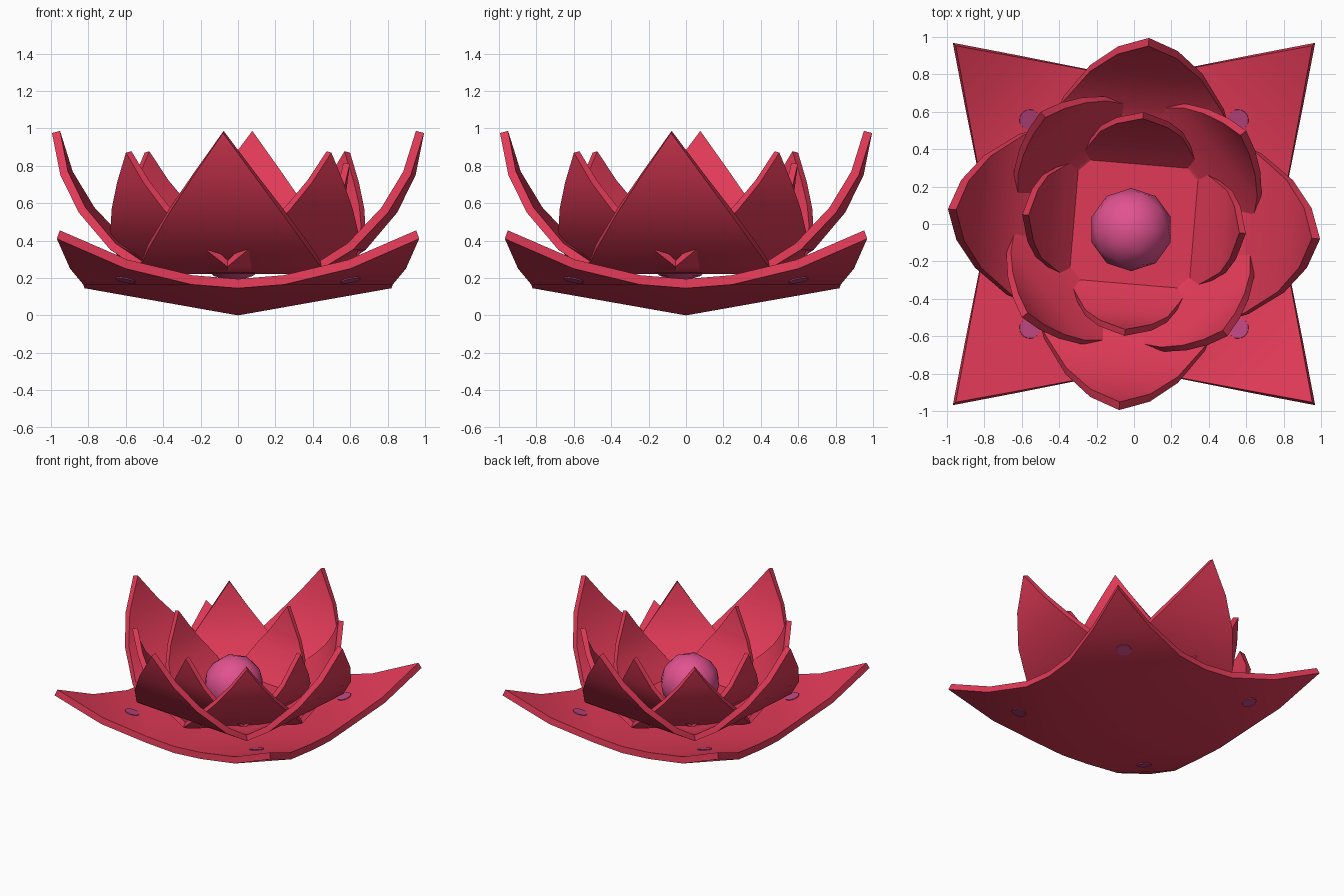
import bpy, bmesh, math
from mathutils import Matrix, Vector

if "Cube" in bpy.data.objects:
    bpy.data.objects.remove(bpy.data.objects["Cube"])


def material(name, rgb):
    m = bpy.data.materials.new(name)
    m.diffuse_color = (*rgb, 1)
    m.use_nodes = True
    m.node_tree.nodes["Principled BSDF"].inputs["Base Color"].default_value = m.diffuse_color
    return m


RED = material("petal red", (0.75, 0.042, 0.095))
PINK = material("centre pink", (0.75, 0.085, 0.28))
PURPLE = material("spot purple", (0.5, 0.06, 0.21))


def finish(ob, mat, angle=40):
    ob.data.materials.append(mat)
    bpy.ops.object.select_all(action='DESELECT')
    ob.select_set(True)
    bpy.context.view_layer.objects.active = ob
    bpy.ops.object.shade_smooth_by_angle(angle=math.radians(angle))


def add_object(name, bm):
    me = bpy.data.meshes.new(name)
    bm.to_mesh(me)
    bm.free()
    ob = bpy.data.objects.new(name, me)
    bpy.context.collection.objects.link(ob)
    return ob


def petal_layer(name, rows, turn, thick):
    """Four-petalled cup. rows = (distance from axis, height, half width)."""
    bm = bmesh.new()
    for k in range(4):
        rot = Matrix.Rotation(math.radians(turn + 90 * k), 3, 'Z')
        strips = []
        for a, z, w in rows:
            ys = (-w, w) if w > 0 else (0,)
            strips.append([bm.verts.new(rot @ Vector((a, y, z))) for y in ys])
        for lo, hi in zip(strips, strips[1:]):
            bm.faces.new([lo[0]] + hi + lo[1:])
    bmesh.ops.remove_doubles(bm, verts=bm.verts, dist=1e-4)
    ob = add_object(name, bm)
    s = ob.modifiers.new("thickness", 'SOLIDIFY')
    s.thickness, s.offset = thick, 1
    bpy.context.view_layer.objects.active = ob
    bpy.ops.object.modifier_apply(modifier=s.name)
    finish(ob, RED)


# Wide leaf-like base with its tips on the diagonals
petal_layer("base_leaves", [
    (0, 0, 0), (0.58, 0.145, 0.58), (0.76, 0.165, 0.41),
    (1.06, 0.25, 0.21), (1.37, 0.41, 0)], 45, 0.05)

# Outer, middle and inner petal cups
petal_layer("outer_petals", [
    (0, 0.22, 0), (0.40, 0.22, 0.40), (0.49, 0.25, 0.49), (0.65, 0.35, 0.43),
    (0.83, 0.55, 0.30), (0.94, 0.75, 0.16), (0.998, 0.975, 0)], -4.6, 0.045)
petal_layer("middle_petals", [
    (0, 0.23, 0), (0.40, 0.23, 0.40), (0.44, 0.26, 0.44), (0.53, 0.34, 0.39),
    (0.63, 0.45, 0.31), (0.70, 0.57, 0.215), (0.75, 0.71, 0.11),
    (0.78, 0.87, 0)], 39.8, 0.04)
petal_layer("inner_petals", [
    (0, 0.24, 0), (0.33, 0.25, 0.33), (0.42, 0.34, 0.28), (0.51, 0.47, 0.22),
    (0.56, 0.59, 0.14), (0.60, 0.81, 0)], -4.8, 0.035)

# Round flower centre
bpy.ops.mesh.primitive_ico_sphere_add(subdivisions=2, radius=0.222,
                                      location=(-0.015, -0.03, 0.40))
centre = bpy.context.object
centre.name = "flower_centre"
finish(centre, PINK, 60)

# Faint spots on the base leaves, above and below
bm = bmesh.new()
for k in range(4):
    turn = Matrix.Rotation(math.radians(45 + 90 * k), 4, 'Z')
    for a, z in ((0.79, 0.2265), (0.85, 0.188)):
        place = Matrix.Translation((a, 0, z)) @ Matrix.Rotation(-0.276, 4, 'Y')
        bmesh.ops.create_cone(bm, cap_ends=True, segments=12, radius1=0.055,
                              radius2=0.055, depth=0.008, matrix=turn @ place)
finish(add_object("base_spots", bm), PURPLE)
